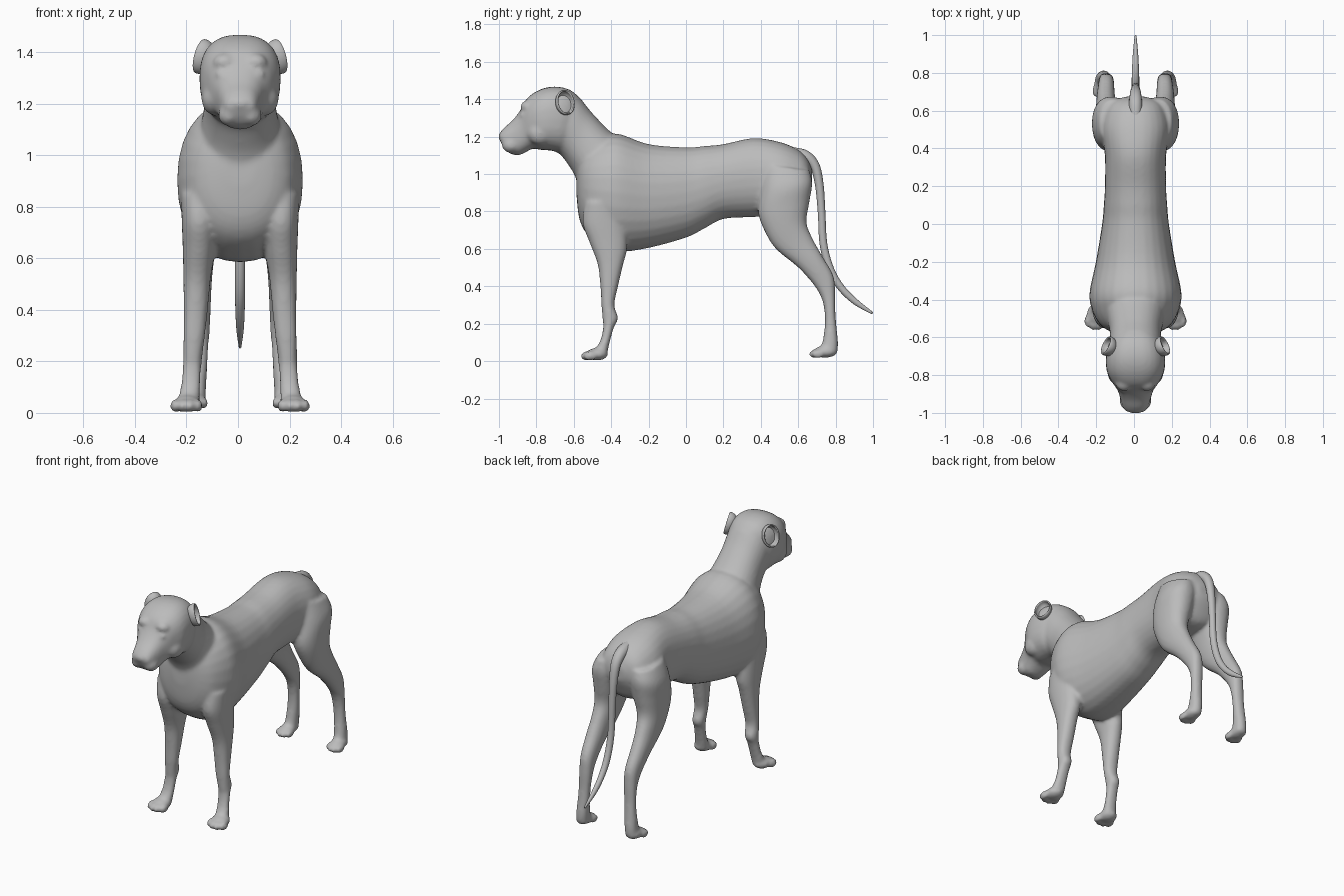
import bpy
import bmesh
from math import cos, sin, tau, copysign
from mathutils import Matrix, Vector

cube = bpy.data.objects.get("Cube")
if cube:
    bpy.data.objects.remove(cube)

MIDLINE = 0.008  # the animal stands slightly off the centre line
SIDES = (1, -1)

grey = bpy.data.materials.new("soft_grey")
grey.use_nodes = True
grey.diffuse_color = (0.5, 0.5, 0.5, 1)
grey.node_tree.nodes["Principled BSDF"].inputs["Base Color"].default_value = (0.5, 0.5, 0.5, 1)


def smooth_sections(sections, steps=5):
    """Fill in extra sections along a smooth curve through the given ones."""
    keys = [Vector(s) for s in sections]
    keys = [keys[0]] + keys + [keys[-1]]
    result = []
    for a, b, c, d in zip(keys, keys[1:], keys[2:], keys[3:]):
        for i in range(steps):
            t = i / steps
            result.append(b + (c - a) * (t / 2)
                          + (a * 2 - b * 5 + c * 4 - d) * (t * t / 2)
                          + (b * 3 - a - c * 3 + d) * (t * t * t / 2))
    result.append(keys[-1])
    return result


def loft(bm, sections, side=1, power=2.2, segments=28):
    """Skin rounded sections: (edge y, edge z, opposite y, opposite z, half width, x)."""
    rings = []
    for y1, z1, y2, z2, width, x in smooth_sections(sections):
        ring = []
        for i in range(segments):
            c, s = cos(tau * i / segments), sin(tau * i / segments)
            c = copysign(abs(c) ** (2 / power), c)
            s = copysign(abs(s) ** (2 / power), s)
            ring.append(bm.verts.new((side * x + width * s,
                                      (y1 + y2) / 2 + (y1 - y2) / 2 * c,
                                      (z1 + z2) / 2 + (z1 - z2) / 2 * c)))
        rings.append(ring)
    for low, high in zip(rings, rings[1:]):
        for i in range(segments):
            j = (i + 1) % segments
            bm.faces.new((low[i], low[j], high[j], high[i]))
    bm.faces.new(rings[0])
    bm.faces.new(rings[-1])


def blob(bm, centre, radii):
    matrix = Matrix.Translation(centre) @ Matrix.Diagonal((*radii, 1))
    bmesh.ops.create_uvsphere(bm, u_segments=20, v_segments=12, radius=1, matrix=matrix)


def finish(bm, name):
    bmesh.ops.recalc_face_normals(bm, faces=bm.faces)
    mesh = bpy.data.meshes.new(name)
    bm.to_mesh(mesh)
    bm.free()
    mesh.materials.append(grey)
    for face in mesh.polygons:
        face.use_smooth = True
    obj = bpy.data.objects.new(name, mesh)
    obj.location.x = MIDLINE
    bpy.context.collection.objects.link(obj)
    return obj


body = bmesh.new()

# Torso: chest to rump, top edge then bottom edge
torso = [(-.585, 1.02, -.585, .88, .06), (-.57, 1.1, -.57, .76, .13),
         (-.53, 1.16, -.53, .68, .19), (-.45, 1.2, -.45, .62, .232),
         (-.36, 1.215, -.36, .585, .243), (-.2, 1.16, -.2, .605, .21),
         (0, 1.143, 0, .66, .177), (.1, 1.15, .1, .71, .168),
         (.2, 1.16, .2, .76, .162), (.36, 1.192, .36, .77, .162),
         (.5, 1.172, .5, .78, .18), (.6, 1.13, .6, .8, .16),
         (.65, 1.08, .65, .88, .12), (.675, 1.02, .675, .94, .05)]
loft(body, [s + (0,) for s in torso])

# Neck: nape edge then throat edge
neck = [(-.28, 1.15, -.55, .85, .18), (-.39, 1.215, -.59, .98, .155),
        (-.5, 1.325, -.63, 1.05, .137), (-.57, 1.41, -.68, 1.11, .138),
        (-.62, 1.44, -.74, 1.13, .14)]
loft(body, [s + (0,) for s in neck])

# Head and muzzle: crown edge then jaw edge
head = [(-.56, 1.4, -.6, 1.16, .1), (-.62, 1.45, -.66, 1.12, .143),
        (-.7, 1.468, -.72, 1.125, .157), (-.78, 1.452, -.78, 1.13, .152),
        (-.85, 1.405, -.82, 1.135, .125), (-.89, 1.335, -.86, 1.115, .097),
        (-.93, 1.285, -.9, 1.1, .083), (-.97, 1.25, -.95, 1.115, .07),
        (-.995, 1.22, -.98, 1.15, .055), (-1, 1.2, -.99, 1.17, .035)]
loft(body, [s + (0,) for s in head], power=2.5)
blob(body, (0, -.978, 1.2), (.046, .026, .028))

# Legs: front edge then back edge, shoulder or hip downward
front_leg = [(-.54, .85, -.34, .85, .07, .16), (-.553, .74, -.32, .72, .068, .158),
             (-.518, .64, -.315, .6, .062, .16), (-.473, .52, -.335, .52, .053, .167),
             (-.458, .4, -.363, .4, .047, .172), (-.452, .3, -.383, .3, .042, .178),
             (-.447, .23, -.363, .23, .038, .183), (-.443, .18, -.385, .18, .036, .186),
             (-.458, .11, -.408, .1, .038, .192), (-.49, .06, -.425, .02, .042, .2)]
hind_leg = [(.42, 1.05, .66, 1.02, .075, .115), (.4, .92, .675, .95, .098, .13),
            (.385, .8, .66, .85, .09, .137), (.418, .7, .645, .74, .072, .148),
            (.48, .6, .68, .65, .058, .154), (.6, .5, .73, .56, .049, .157),
            (.688, .4, .787, .46, .042, .155), (.73, .32, .798, .37, .039, .155),
            (.743, .22, .8, .24, .036, .16), (.733, .12, .813, .1, .037, .168),
            (.72, .07, .807, .03, .038, .172)]

for side in SIDES:
    loft(body, front_leg, side)
    loft(body, hind_leg, side)
    # Brow, eyelid, cheek and lip
    blob(body, (side * .06, -.845, 1.36), (.045, .04, .035))
    blob(body, (side * .072, -.866, 1.315), (.026, .026, .016))
    blob(body, (side * .1, -.78, 1.22), (.05, .07, .065))
    blob(body, (side * .043, -.935, 1.155), (.042, .05, .042))
    # Paws with four toes each
    blob(body, (side * .205, -.475, .037), (.053, .058, .034))
    blob(body, (side * .175, .745, .05), (.045, .066, .032))
    for toe in range(4):
        reach = .016 if toe in (1, 2) else 0
        blob(body, (side * (.163 + .03 * toe), -.513 - reach, .027), (.018, .036, .026))
        blob(body, (side * (.139 + .025 * toe), .706 - reach, .038), (.015, .034, .023))

# Blend all the body masses into one smooth skin
body_object = finish(body, "body")
blend = body_object.modifiers.new("blend", "REMESH")
blend.mode = "VOXEL"
blend.voxel_size = 0.01
blend.use_smooth_shade = True
soften = body_object.modifiers.new("soften", "SMOOTH")
soften.factor = 0.5
soften.iterations = 8

# Tail: outer edge then inner edge, root to tip
tail = bmesh.new()
tail_sections = [(.56, 1.145, .56, 1.06, .035), (.65, 1.125, .62, 1.06, .035),
                 (.71, 1.06, .665, 1.03, .03), (.735, .95, .69, .94, .025),
                 (.745, .8, .705, .79, .021), (.755, .63, .715, .62, .02),
                 (.79, .5, .755, .475, .02), (.84, .41, .815, .38, .018),
                 (.91, .335, .895, .305, .014), (1, .262, .995, .25, .005)]
loft(tail, [s + (0,) for s in tail_sections], power=2, segments=16)
finish(tail, "tail")

# Ears: small cupped flaps opening outward and back
for side, name in zip(SIDES, ("left_ear", "right_ear")):
    ear = bmesh.new()
    bmesh.ops.create_uvsphere(ear, u_segments=24, v_segments=16, radius=1)
    bmesh.ops.delete(ear, geom=[v for v in ear.verts if v.co.z > 0.3], context="VERTS")
    facing = Vector((side * .85, .4, .25)).to_track_quat("Z", "Y").to_matrix().to_4x4()
    place = Matrix.Translation((side * .15, -.645, 1.383))
    ear.transform(place @ facing @ Matrix.Diagonal((.044, .06, .045, 1)))
    ear_object = finish(ear, name)
    rim = ear_object.modifiers.new("rim", "SOLIDIFY")
    rim.thickness = 0.01
    round_rim = ear_object.modifiers.new("round_rim", "SUBSURF")
    round_rim.levels = round_rim.render_levels = 1
